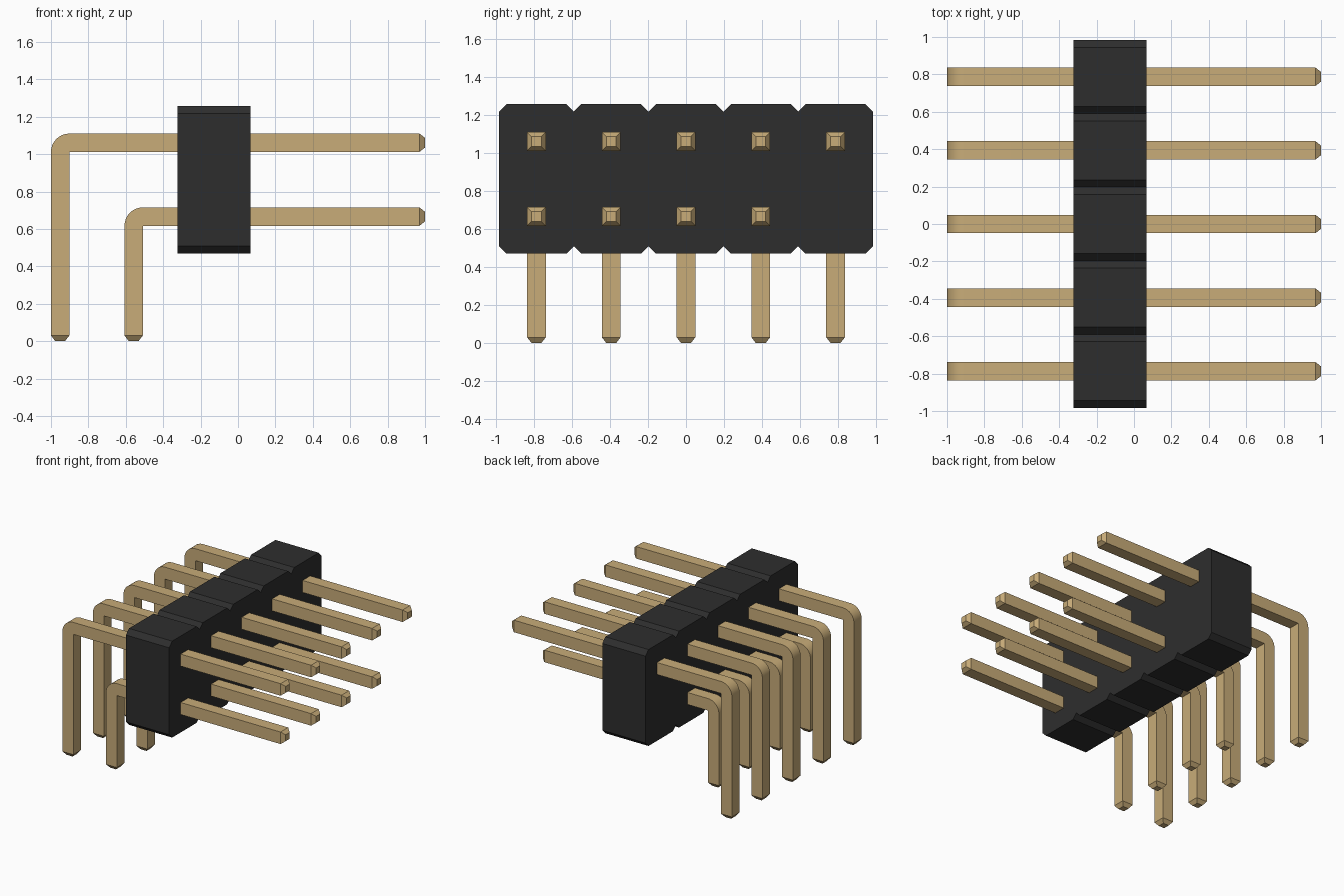
import bpy
import bmesh
import math

cube = bpy.data.objects.get("Cube")
if cube:
    bpy.data.objects.remove(cube, do_unlink=True)

PITCH = 0.3936                    # spacing between pins
COUNT = 5                         # pins in the full row
PIN = 0.098                       # pin thickness
TIP = 0.03                        # length of the tapered tip
TIP_HALF = 0.026                  # half width of the blunt end
CHAMFER = 0.039
BODY_X = (-0.323, 0.067)
BODY_Z = (0.47, 1.257)


def material(name, rgb, roughness, metallic=0.0):
    m = bpy.data.materials.new(name)
    m.use_nodes = True
    m.diffuse_color = (*rgb, 1)
    node = m.node_tree.nodes["Principled BSDF"]
    node.inputs["Base Color"].default_value = (*rgb, 1)
    node.inputs["Roughness"].default_value = roughness
    node.inputs["Metallic"].default_value = metallic
    return m


black = material("black plastic", (0.027, 0.027, 0.027), 0.6)
gold = material("gold metal", (0.578, 0.413, 0.190), 0.4)


def finish(bm, name, mat):
    bmesh.ops.recalc_face_normals(bm, faces=bm.faces)
    mesh = bpy.data.meshes.new(name)
    bm.to_mesh(mesh)
    bm.free()
    mesh.materials.append(mat)
    obj = bpy.data.objects.new(name, mesh)
    bpy.context.collection.objects.link(obj)
    return obj


def make_body():
    """Row of chamfered cells, extruded along x."""
    half = COUNT * PITCH / 2
    z0, z1 = BODY_Z
    top, bottom = [], []
    for i in range(COUNT):
        a, b = -half + i * PITCH, -half + (i + 1) * PITCH
        for y, inset in ((a, CHAMFER), (a + CHAMFER, 0), (b - CHAMFER, 0)):
            top.append((y, z1 - inset))
            bottom.append((y, z0 + inset))
    top.append((half, z1 - CHAMFER))
    bottom.append((half, z0 + CHAMFER))
    bm = bmesh.new()
    outline = top + bottom[::-1]
    face = bm.faces.new([bm.verts.new((BODY_X[0], y, z)) for y, z in outline])
    new = bmesh.ops.extrude_face_region(bm, geom=[face])["geom"]
    bmesh.ops.translate(bm, vec=(BODY_X[1] - BODY_X[0], 0, 0),
                        verts=[v for v in new if isinstance(v, bmesh.types.BMVert)])
    return finish(bm, "housing", black)


def pin_mesh(name, leg_x, arm_z, segments=8):
    """Square wire from the +x tip, round the bend, down to the leg tip."""
    h = PIN / 2
    cx, cz = leg_x + h, arm_z - h          # sharp inner corner of the bend
    # each section: outer point, inner point, half width in y
    sections = [((1, arm_z + TIP_HALF), (1, arm_z - TIP_HALF), TIP_HALF),
                ((1 - TIP, arm_z + h), (1 - TIP, cz), h)]
    for i in range(segments + 1):
        a = math.pi / 2 * (1 + i / segments)
        sections.append(((cx + PIN * math.cos(a), cz + PIN * math.sin(a)), (cx, cz), h))
    sections += [((leg_x - h, TIP), (cx, TIP), h),
                 ((leg_x - TIP_HALF, 0), (leg_x + TIP_HALF, 0), TIP_HALF)]
    bm = bmesh.new()
    rings = [[bm.verts.new((p[0], y, p[1])) for p, y in ((o, -w), (o, w), (n, w), (n, -w))]
             for o, n, w in sections]
    for r, s in zip(rings, rings[1:]):
        for k in range(4):
            j = (k + 1) % 4
            bm.faces.new((r[k], r[j], s[j], s[k]))
    bm.faces.new(rings[0])
    bm.faces.new(rings[-1])
    bmesh.ops.remove_doubles(bm, verts=bm.verts, dist=1e-5)
    return finish(bm, name, gold)


def pin_row(name, leg_x, arm_z, count):
    first = pin_mesh(name + "_1", leg_x, arm_z)
    bpy.ops.object.select_all(action='DESELECT')
    bpy.context.view_layer.objects.active = first
    first.select_set(True)
    bpy.ops.object.shade_smooth_by_angle(angle=math.radians(25))
    start = -(COUNT - 1) / 2 * PITCH
    first.location.y = start
    for i in range(1, count):
        pin = bpy.data.objects.new(f"{name}_{i + 1}", first.data)
        pin.location.y = start + i * PITCH
        bpy.context.collection.objects.link(pin)


make_body()
pin_row("upper_pin", -0.951, 1.061, COUNT)
pin_row("lower_pin", -0.558, 0.666, COUNT - 1)   # last lower position is empty
